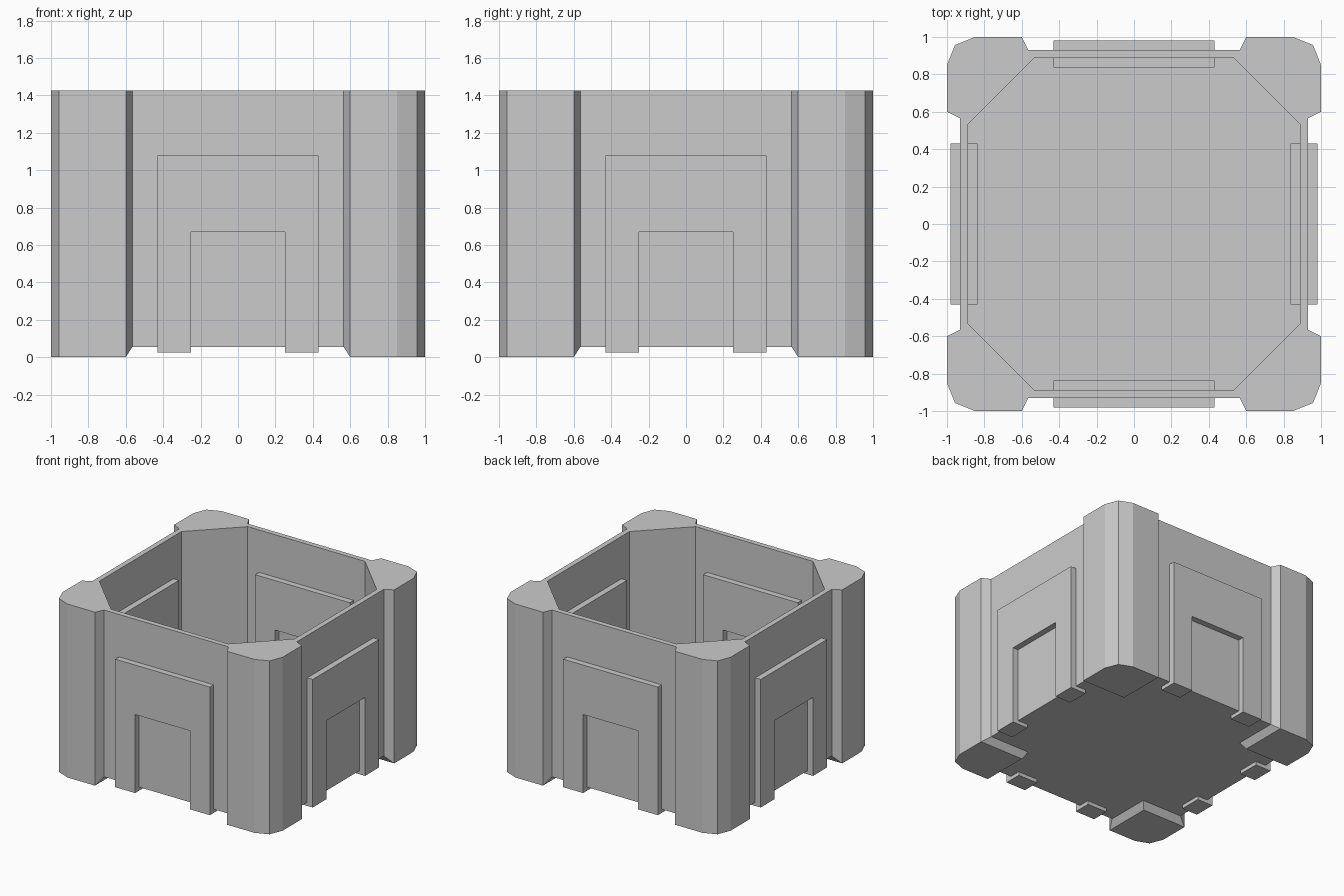
import bpy, bmesh
from math import pi
from mathutils import Matrix

if "Cube" in bpy.data.objects:
    bpy.data.objects.remove(bpy.data.objects["Cube"])

BASE, FLOOR, TOP = 0.055, 0.10, 1.425
# One corner (+x +y), counter-clockwise; the rest is made by quarter turns
OUTER = [(0.93, 0.565), (1, 0.6), (1, 0.85), (0.957, 0.957), (0.85, 1), (0.6, 1), (0.565, 0.93)]
INNER = [(0.887, 0.533), (0.533, 0.887)]


def quarter_turn(p, k):
    x, y = p
    for _ in range(k):
        x, y = -y, x
    return x, y


def finish(bm, name):
    bmesh.ops.recalc_face_normals(bm, faces=bm.faces)
    mesh = bpy.data.meshes.new(name)
    bm.to_mesh(mesh)
    bm.free()
    obj = bpy.data.objects.new(name, mesh)
    bpy.context.collection.objects.link(obj)
    return obj


# Open box with thick corner pillars and an octagonal cavity
bm = bmesh.new()


def ring(points, z):
    return [bm.verts.new((*quarter_turn(p, k), z)) for k in range(4) for p in points]


def walls(low, high):
    n = len(low)
    for i in range(n):
        j = (i + 1) % n
        bm.faces.new((low[i], low[j], high[j], high[i]))


out_low, out_top = ring(OUTER, BASE), ring(OUTER, TOP)
in_low, in_top = ring(INNER, FLOOR), ring(INNER, TOP)
walls(out_low, out_top)
walls(in_low, in_top)
bm.faces.new(out_low)
bm.faces.new(in_low)
for k in range(4):
    a, b = 7 * k, 2 * k
    # pillar top, then the narrow wall rim beside it
    bm.faces.new(out_top[a:a + 7] + [in_top[b + 1], in_top[b]])
    bm.faces.new((out_top[a + 6], out_top[(a + 7) % 28], in_top[(b + 2) % 8], in_top[b + 1]))
finish(bm, "box_body")

# Corner feet with sloped inner sides
for k in range(4):
    bm = bmesh.new()
    sole = [(0.6, 0.6)] + OUTER[1:6]
    upper = [(0.565, 0.565)] + OUTER
    for points, z in ((sole, 0), (upper, BASE)):
        for p in points:
            bm.verts.new((*quarter_turn(p, k), z))
    bmesh.ops.convex_hull(bm, input=bm.verts)
    bmesh.ops.dissolve_limit(bm, angle_limit=0.01, verts=bm.verts, edges=bm.edges)
    finish(bm, f"corner_foot_{k + 1}")

# Door surrounds: an upside-down U running through each wall
ARCH = [(-0.43, 0.025), (-0.25, 0.025), (-0.25, 0.67), (0.25, 0.67),
        (0.25, 0.025), (0.43, 0.025), (0.43, 1.077), (-0.43, 1.077)]
for k, side in enumerate(("front", "right", "back", "left")):
    bm = bmesh.new()
    face = bm.faces.new([bm.verts.new((x, -0.98, z)) for x, z in ARCH])
    new = bmesh.ops.extrude_face_region(bm, geom=[face], use_keep_orig=True)["geom"]
    bmesh.ops.translate(bm, vec=(0, 0.143, 0),
                        verts=[v for v in new if isinstance(v, bmesh.types.BMVert)])
    bm.transform(Matrix.Rotation(k * pi / 2, 4, 'Z'))
    finish(bm, f"door_surround_{side}")
